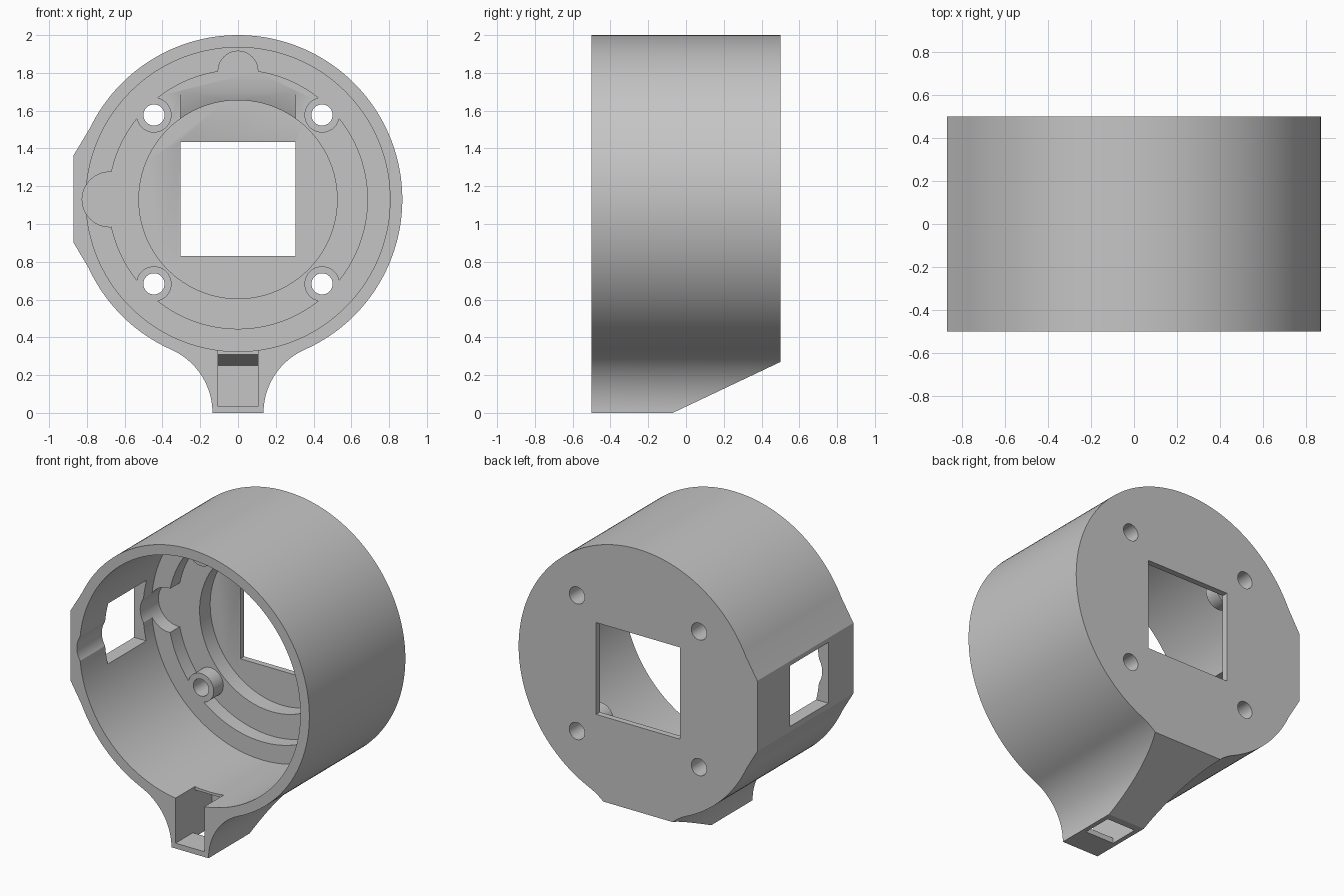
import bpy, bmesh
from math import sin, cos, radians

if "Cube" in bpy.data.objects:
    bpy.data.objects.remove(bpy.data.objects["Cube"])

CZ = 1.13          # height of the housing axis
mat = bpy.data.materials.new("plain grey")
mat.diffuse_color = (0.56, 0.56, 0.56, 1)
mat.use_nodes = True
mat.node_tree.nodes["Principled BSDF"].inputs["Base Color"].default_value = mat.diffuse_color


def arc(cx, cz, r, a0, a1, n):
    return [(cx + r * cos(radians(a0 + (a1 - a0) * i / n)),
             cz + r * sin(radians(a0 + (a1 - a0) * i / n))) for i in range(n + 1)]


def prism(name, pts, lo, hi, axis="Y"):
    """Extrude a closed profile: (x, z) along y, or (y, z) along x."""
    bm = bmesh.new()
    place = (lambda a, b: (a, lo, b)) if axis == "Y" else (lambda a, b: (lo, a, b))
    face = bm.faces.new([bm.verts.new(place(a, b)) for a, b in pts])
    ext = bmesh.ops.extrude_face_region(bm, geom=[face])
    verts = [g for g in ext["geom"] if isinstance(g, bmesh.types.BMVert)]
    d = hi - lo
    bmesh.ops.translate(bm, verts=verts, vec=(0, d, 0) if axis == "Y" else (d, 0, 0))
    bmesh.ops.recalc_face_normals(bm, faces=bm.faces)
    me = bpy.data.meshes.new(name)
    bm.to_mesh(me)
    bm.free()
    ob = bpy.data.objects.new(name, me)
    bpy.context.collection.objects.link(ob)
    return ob


def rod(name, x, z, r, lo, hi, n=96):
    return prism(name, arc(x, z, r, 0, 360, n)[:-1], lo, hi)


def box(name, x0, x1, y0, y1, z0, z1):
    return prism(name, [(x0, z0), (x1, z0), (x1, z1), (x0, z1)], y0, y1)


def cut(target, cutter):
    bpy.context.view_layer.objects.active = target
    m = target.modifiers.new("cut", "BOOLEAN")
    m.operation, m.solver, m.object = "DIFFERENCE", "EXACT", cutter
    bpy.ops.object.modifier_apply(modifier=m.name)
    bpy.data.objects.remove(cutter)


# Outer shell: round housing, flat side pad and flared foot
profile = (arc(0, CZ, 0.87, -66.1, 154.2, 110)
           + [(-0.87, 1.365), (-0.87, 0.9)]
           + arc(0, CZ, 0.87, 204.7, 246.1, 20)
           + arc(-0.501, 0, 0.366, 66.1, 0, 20)[1:]
           + arc(0.501, 0, 0.366, 180, 113.9, 20)[:-1])
housing = prism("housing", profile, -0.5, 0.5)

# Sloped underside of the foot
cut(housing, prism("foot_slope", [(-0.07, 0), (0.64, 0.336), (0.64, -0.2), (-0.07, -0.2)],
                   -0.5, 0.5, "X"))

# Main bore, then stepped floor with four bosses left standing
cut(housing, rod("bore", 0, CZ, 0.805, -0.6, 0.25, 144))
screws = [(sx * 0.445, CZ + sz * 0.447) for sx in (-1, 1) for sz in (-1, 1)]
step = rod("step", 0, CZ, 0.685, -0.1, 0.35, 128)
for x, z in screws:
    cut(step, rod("boss", x, z, 0.093, 0.25, 0.6, 40))
cut(housing, step)
cut(housing, rod("inner_step", 0, CZ, 0.525, -0.2, 0.46))

# Rounded notches at the top and the side
cut(housing, rod("top_notch", 0, 1.81, 0.105, -0.3, 0.35, 48))
cut(housing, rod("side_notch", -0.68, CZ, 0.145, -0.6, 0.35, 48))

# Square rear opening with a ramp above it
cut(housing, prism("ramp", [(0.1, 0.83), (0.461, 0.83), (0.461, 1.435),
                            (0.35, 1.705), (0.1, 1.705)], -0.305, 0.305, "X"))
cut(housing, box("rear_window", -0.305, 0.305, 0.2, 0.6, 0.83, 1.435))

# Screw holes
for x, z in screws:
    cut(housing, rod("screw_hole", x, z, 0.056, 0.0, 0.7, 32))

# Side window through the flat pad
cut(housing, box("side_window", -1, -0.6, -0.24, 0.16, 0.935, 1.335))

# Foot pocket, open to the front and the bore, with a hole in its floor
cut(housing, prism("foot_pocket", [(-0.6, 0.035), (-0.12, 0.035), (-0.12, 0.25),
                                   (-0.3, 0.31), (-0.3, 0.45), (-0.6, 0.45)],
                   -0.105, 0.105, "X"))
cut(housing, box("floor_hole", -0.105, 0.105, -0.32, -0.12, -0.1, 0.1))

# Finish
housing.data.materials.clear()
housing.data.materials.append(mat)
bpy.ops.object.select_all(action="DESELECT")
housing.select_set(True)
bpy.context.view_layer.objects.active = housing
bpy.ops.object.shade_smooth_by_angle(angle=radians(25))
